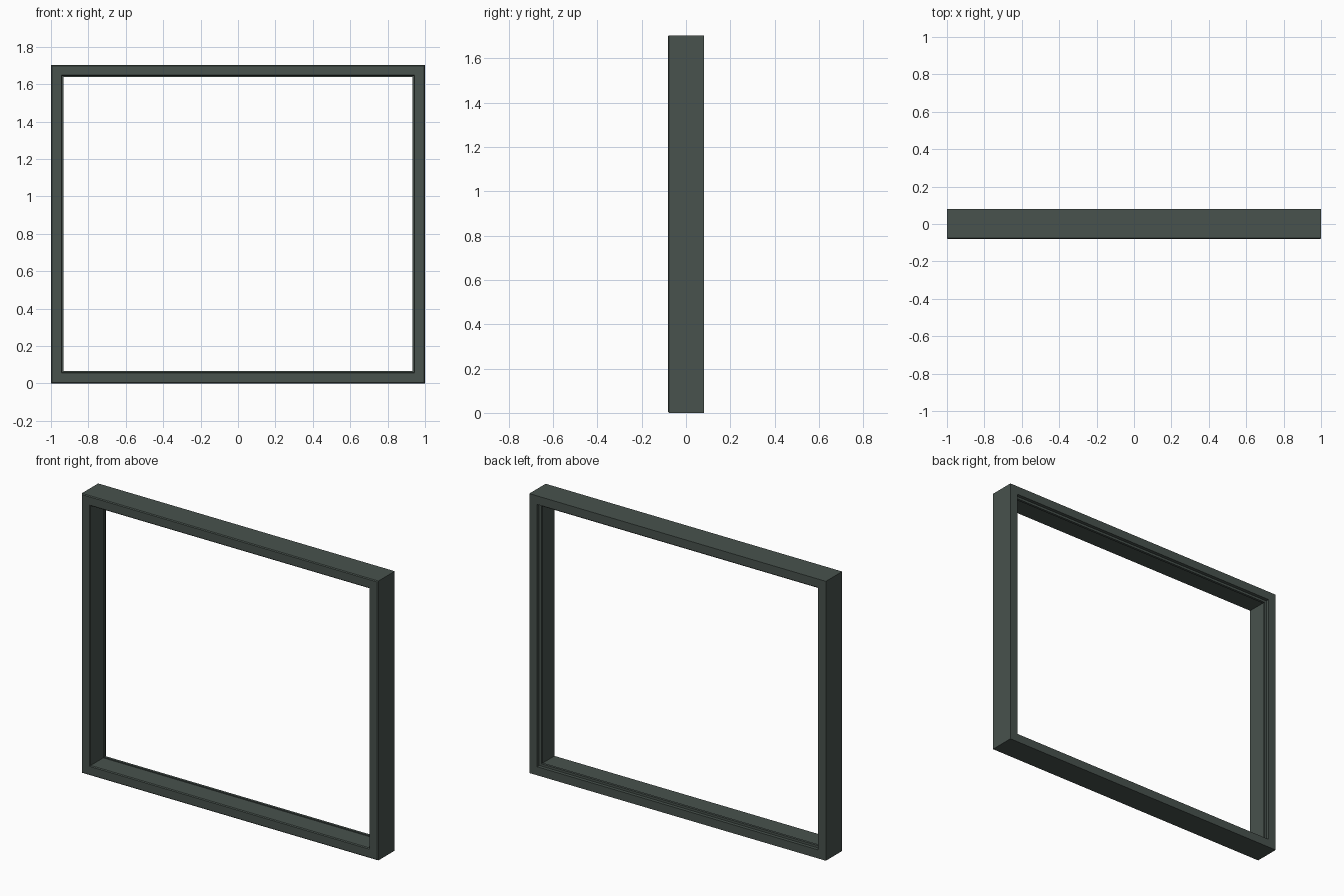
import bpy, bmesh

if "Cube" in bpy.data.objects:
    bpy.data.objects.remove(bpy.data.objects["Cube"])

W, H, D = 1.0, 1.703, 0.081   # half width, height, half depth

# Closed moulding profile: (inset from the outer edge, y)
profile = [
    (0.0, D), (0.0, -D + 0.005), (0.005, -D),      # outer side, front chamfer
    (0.055, -D), (0.06, -D + 0.005),               # front face, inner chamfer
    (0.06, 0.045), (0.066, 0.045), (0.066, 0.06),  # inner jamb and raised stop
    (0.052, 0.06), (0.052, D),                     # rear rebate
]

# Sweep the profile around the rectangle with mitred corners
bm = bmesh.new()
rings = []
for sx, top in ((-1, 0), (1, 0), (1, 1), (-1, 1)):
    rings.append([bm.verts.new((sx * (W - d), y, H - d if top else d))
                  for d, y in profile])
n = len(profile)
for c in range(4):
    a, b = rings[c], rings[(c + 1) % 4]
    for i in range(n):
        j = (i + 1) % n
        bm.faces.new((a[i], a[j], b[j], b[i]))
bmesh.ops.recalc_face_normals(bm, faces=bm.faces)

mesh = bpy.data.meshes.new("window_frame")
bm.to_mesh(mesh)
bm.free()
frame = bpy.data.objects.new("window_frame", mesh)
bpy.context.collection.objects.link(frame)

# Dark green-grey paint
paint = bpy.data.materials.new("dark_green_grey")
paint.diffuse_color = (0.065, 0.085, 0.075, 1)
paint.use_nodes = True
paint.node_tree.nodes["Principled BSDF"].inputs["Base Color"].default_value = paint.diffuse_color
mesh.materials.append(paint)
